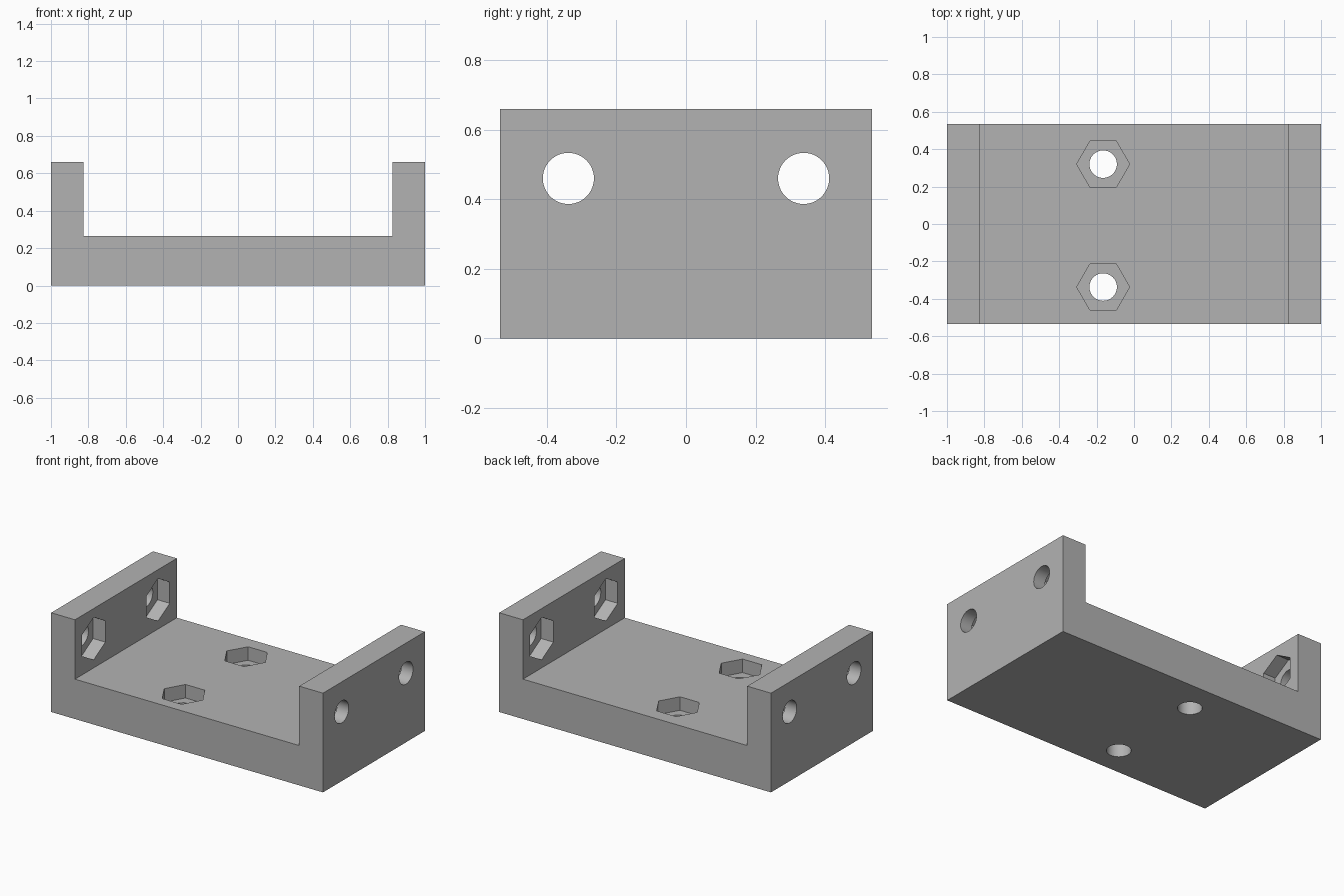
import bpy, bmesh
from math import cos, sin, pi, radians
from mathutils import Matrix, Vector

cube = bpy.data.objects.get("Cube")
if cube:
    bpy.data.objects.remove(cube, do_unlink=True)

HALF_Y, HEIGHT, FLOOR, INNER = 0.535, 0.66, 0.265, 0.825
HOLE_R, NUT_R, NUT_DEPTH = 0.0735, 0.1415, 0.09
HOLE_Z, HOLE_X = 0.46, -0.165

grey = bpy.data.materials.new("plain grey")
grey.use_nodes = True
colour = (0.45, 0.45, 0.45, 1)
grey.diffuse_color = colour
grey.node_tree.nodes["Principled BSDF"].inputs["Base Color"].default_value = colour


def prism(name, points, length, matrix):
    """Extrude a flat outline along local z, then place it."""
    bm = bmesh.new()
    face = bm.faces.new([bm.verts.new((x, y, 0)) for x, y in points])
    extruded = bmesh.ops.extrude_face_region(bm, geom=[face])["geom"]
    moved = [v for v in extruded if isinstance(v, bmesh.types.BMVert)]
    bmesh.ops.translate(bm, verts=moved, vec=Vector((0, 0, length)))
    bm.transform(matrix)
    bmesh.ops.recalc_face_normals(bm, faces=bm.faces)
    mesh = bpy.data.meshes.new(name)
    bm.to_mesh(mesh)
    bm.free()
    mesh.materials.append(grey)
    obj = bpy.data.objects.new(name, mesh)
    bpy.context.collection.objects.link(obj)
    return obj


def ring(radius, sides):
    return [(radius * cos(2 * pi * i / sides), radius * sin(2 * pi * i / sides))
            for i in range(sides)]


def cut(target, cutter):
    cutter.hide_render = True
    mod = target.modifiers.new("cut", "BOOLEAN")
    mod.operation, mod.solver, mod.object = "DIFFERENCE", "EXACT", cutter
    bpy.context.view_layer.objects.active = target
    bpy.ops.object.modifier_apply(modifier=mod.name)
    bpy.data.objects.remove(cutter, do_unlink=True)


# U-shaped bracket body
right_half = [(1, 0), (1, HEIGHT), (INNER, HEIGHT), (INNER, FLOOR)]
outline = right_half + [(-x, z) for x, z in reversed(right_half)]
stand_up = Matrix.Translation((0, HALF_Y, 0)) @ Matrix.Rotation(radians(90), 4, "X")
bracket = prism("bracket", outline, 2 * HALF_Y, stand_up)

# Floor bolt holes with hexagonal nut pockets on top
for y in (0.32, -0.337):
    cut(bracket, prism("floor_hole", ring(HOLE_R, 48), 1,
                       Matrix.Translation((HOLE_X, y, -0.2))))
    cut(bracket, prism("floor_nut_pocket", ring(NUT_R, 6), 0.2,
                       Matrix.Translation((HOLE_X, y, FLOOR - NUT_DEPTH))))

# Wall bolt holes with nut pockets on the inner faces
along_x = Matrix.Rotation(radians(90), 4, "Y")
for y in (0.338, -0.338):
    cut(bracket, prism("wall_hole", ring(HOLE_R, 48), 2.4,
                       Matrix.Translation((-1.2, y, HOLE_Z)) @ along_x))
    reach = INNER + NUT_DEPTH
    cut(bracket, prism("wall_nut_pockets", ring(NUT_R, 6), 2 * reach,
                       Matrix.Translation((-reach, y, HOLE_Z)) @ along_x))

# Round holes smooth, everything else crisp
bpy.ops.object.select_all(action="DESELECT")
bracket.select_set(True)
bpy.context.view_layer.objects.active = bracket
bpy.ops.object.shade_smooth_by_angle(angle=radians(30))
